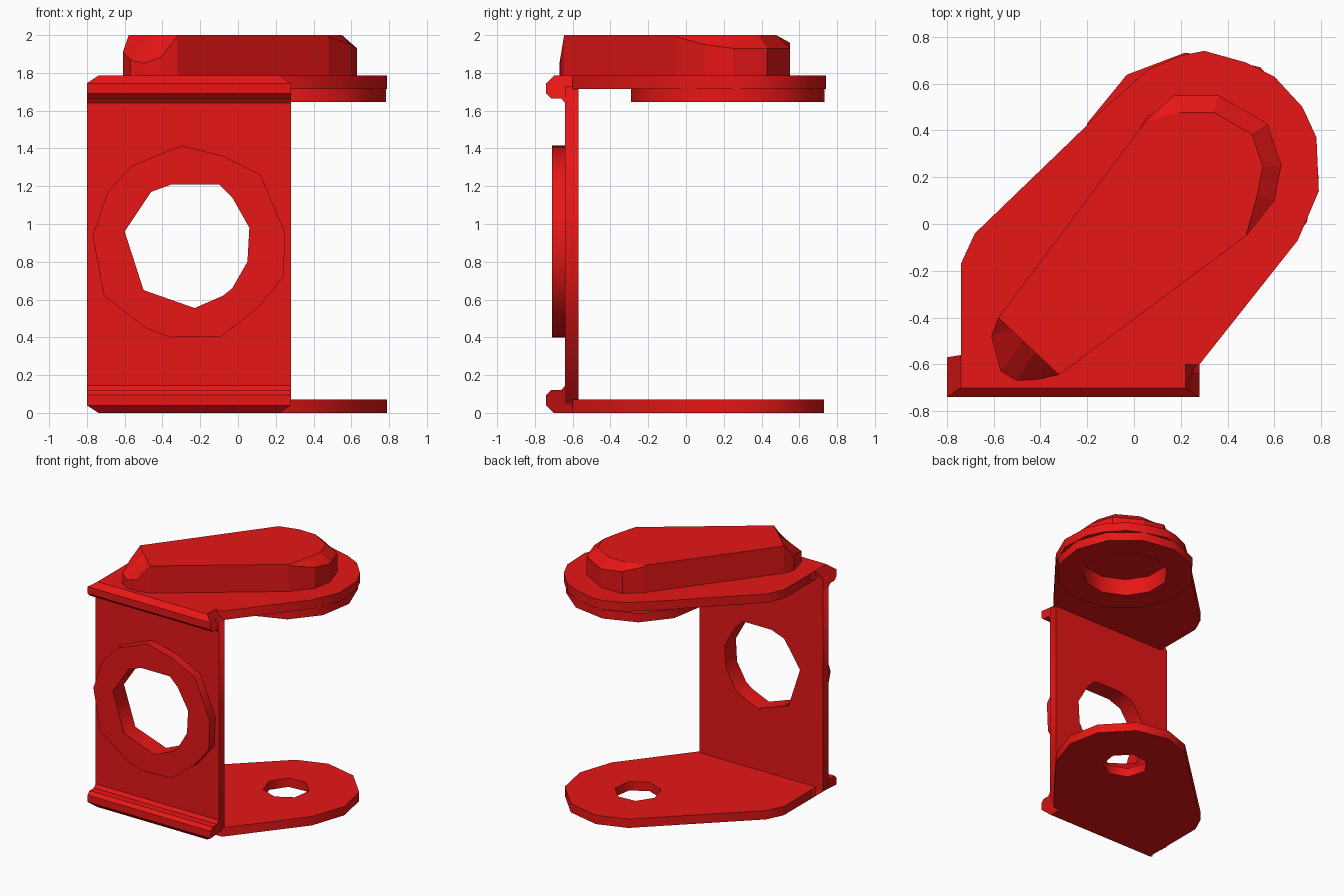
import bpy, bmesh, math

if "Cube" in bpy.data.objects:
    bpy.data.objects.remove(bpy.data.objects["Cube"])

red = bpy.data.materials.new("red_paint")
red.diffuse_color = (0.8, 0.008, 0.008, 1)
red.use_nodes = True
red.node_tree.nodes["Principled BSDF"].inputs["Base Color"].default_value = red.diffuse_color


def ngon(cx, cy, r, n, start=0.0):
    return [(cx + r * math.cos(start + math.tau * i / n),
             cy + r * math.sin(start + math.tau * i / n)) for i in range(n)]


def plate(name, loops, lo, hi, upright=False):
    """Flat outline with holes, given thickness along z (or along y if upright)."""
    cu = bpy.data.curves.new(name, 'CURVE')
    cu.dimensions = '2D'
    cu.fill_mode = 'BOTH'
    cu.extrude = (hi - lo) / 2
    for pts in loops:
        sp = cu.splines.new('POLY')
        sp.points.add(len(pts) - 1)
        for p, (x, y) in zip(sp.points, pts):
            p.co = (x, y, 0, 1)
        sp.use_cyclic_u = True
    ob = bpy.data.objects.new(name, cu)
    bpy.context.collection.objects.link(ob)
    mid = (lo + hi) / 2
    if upright:
        ob.rotation_euler.x = math.pi / 2
        ob.location.y = mid
    else:
        ob.location.z = mid
    bpy.ops.object.select_all(action='DESELECT')
    ob.select_set(True)
    bpy.context.view_layer.objects.active = ob
    bpy.ops.object.convert(target='MESH')
    bpy.context.object.data.materials.append(red)


def loft(name, rings):
    """Closed solid through rings with equal point counts."""
    bm = bmesh.new()
    vs = [[bm.verts.new(p) for p in r] for r in rings]
    n = len(vs[0])
    for a, b in zip(vs, vs[1:]):
        for i in range(n):
            j = (i + 1) % n
            bm.faces.new((a[i], a[j], b[j], b[i]))
    bm.faces.new(vs[0][::-1])
    bm.faces.new(vs[-1])
    bmesh.ops.remove_doubles(bm, verts=bm.verts, dist=0.001)
    bmesh.ops.recalc_face_normals(bm, faces=bm.faces)
    me = bpy.data.meshes.new(name)
    bm.to_mesh(me)
    bm.free()
    me.materials.append(red)
    bpy.context.collection.objects.link(bpy.data.objects.new(name, me))


# Front wall with a round opening and a raised collar around it
opening = [(-0.6, 0.96), (-0.46, 1.17), (-0.35, 1.21), (-0.1, 1.21), (-0.03, 1.14), (0.06, 0.98),
           (0.05, 0.8), (-0.03, 0.66), (-0.08, 0.62), (-0.23, 0.555), (-0.5, 0.65)]
collar = [(-0.77, 0.94), (-0.69, 1.17), (-0.56, 1.31), (-0.3, 1.415), (-0.08, 1.36), (0.12, 1.26),
          (0.25, 0.95), (0.24, 0.72), (0.1, 0.55), (-0.09, 0.405), (-0.36, 0.4), (-0.49, 0.45),
          (-0.71, 0.62)]
wall = [(-0.8, 0.05), (0.28, 0.05), (0.28, 1.73), (-0.8, 1.73)]
plate("front_wall", [wall, opening], -0.64, -0.57, upright=True)
plate("wall_collar", [collar, opening], -0.71, -0.64, upright=True)

# Chamfered lips along the top and bottom of the wall: (y, z, end inset)
lip = [(-0.56, 1.785, 0.06), (-0.70, 1.785, 0.06), (-0.74, 1.745, 0), (-0.74, 1.69, 0),
       (-0.715, 1.665, 0), (-0.66, 1.665, 0), (-0.64, 1.64, 0), (-0.57, 1.64, 0), (-0.57, 1.73, 0)]
for name, f in (("top_lip", lambda z: z), ("bottom_lip", lambda z: 1.785 - z)):
    loft(name, [[(-0.8 + d, y, f(z)) for y, z, d in lip], [(0.28 - d, y, f(z)) for y, z, d in lip]])

# Top shelf with a round boss under it, both bored through
CX, CY = 0.27, 0.22
shelf = [(-0.74, -0.6), (0.28, -0.6), (0.7, -0.07), (0.79, 0.14), (0.78, 0.37), (0.72, 0.5),
         (0.6, 0.63), (0.48, 0.69), (0.3, 0.74), (0.2, 0.72), (0.06, 0.66), (-0.12, 0.5),
         (-0.68, -0.04), (-0.74, -0.17)]
bore = ngon(CX, CY, 0.32, 11)
plate("top_shelf", [shelf, bore], 1.715, 1.785)
plate("shelf_boss", [ngon(CX, CY, 0.515, 12, 0.1), bore], 1.645, 1.715)

# Bottom shelf with a small hole
base = [(-0.74, -0.6), (0.28, -0.6), (0.7, -0.07), (0.79, 0.2), (0.74, 0.46), (0.54, 0.67),
        (0.28, 0.73), (0.05, 0.65), (-0.68, -0.04), (-0.74, -0.17)]
plate("bottom_shelf", [base, ngon(CX, CY, 0.17, 7, 0.3)], 0.0, 0.07)

# Tapered cap on the top shelf: straight sides, bevelled at both ends
small = [(-0.61, -0.48), (-0.57, -0.63), (-0.5, -0.67), (-0.41, -0.665)]
big = [(0.48, -0.05), (0.6, 0.1), (0.63, 0.25), (0.57, 0.43), (0.36, 0.55), (0.17, 0.55), (0.05, 0.44)]
left, right = (-0.58, -0.40), (-0.32, -0.645)
outline = [left] + small + [right] + big
rim_z = [1.995] + [1.91, 1.87, 1.85, 1.88] + [1.995] + [1.99, 1.95, 1.93, 1.93, 1.93, 1.96, 1.99]
top = [left]
for i in range(4):
    t = (i + 1) / 5
    top.append((left[0] + t * (right[0] - left[0]), left[1] + t * (right[1] - left[1])))
top.append(right)
for i, (x, y) in enumerate(big):
    k = 1.0 if i in (0, 6) else 0.78
    top.append((CX + k * (x - CX), CY + k * (y - CY)))
loft("cap", [[(x, y, 1.78) for x, y in outline],
             [(x, y, z) for (x, y), z in zip(outline, rim_z)],
             [(x, y, 2.0) for x, y in top]])
